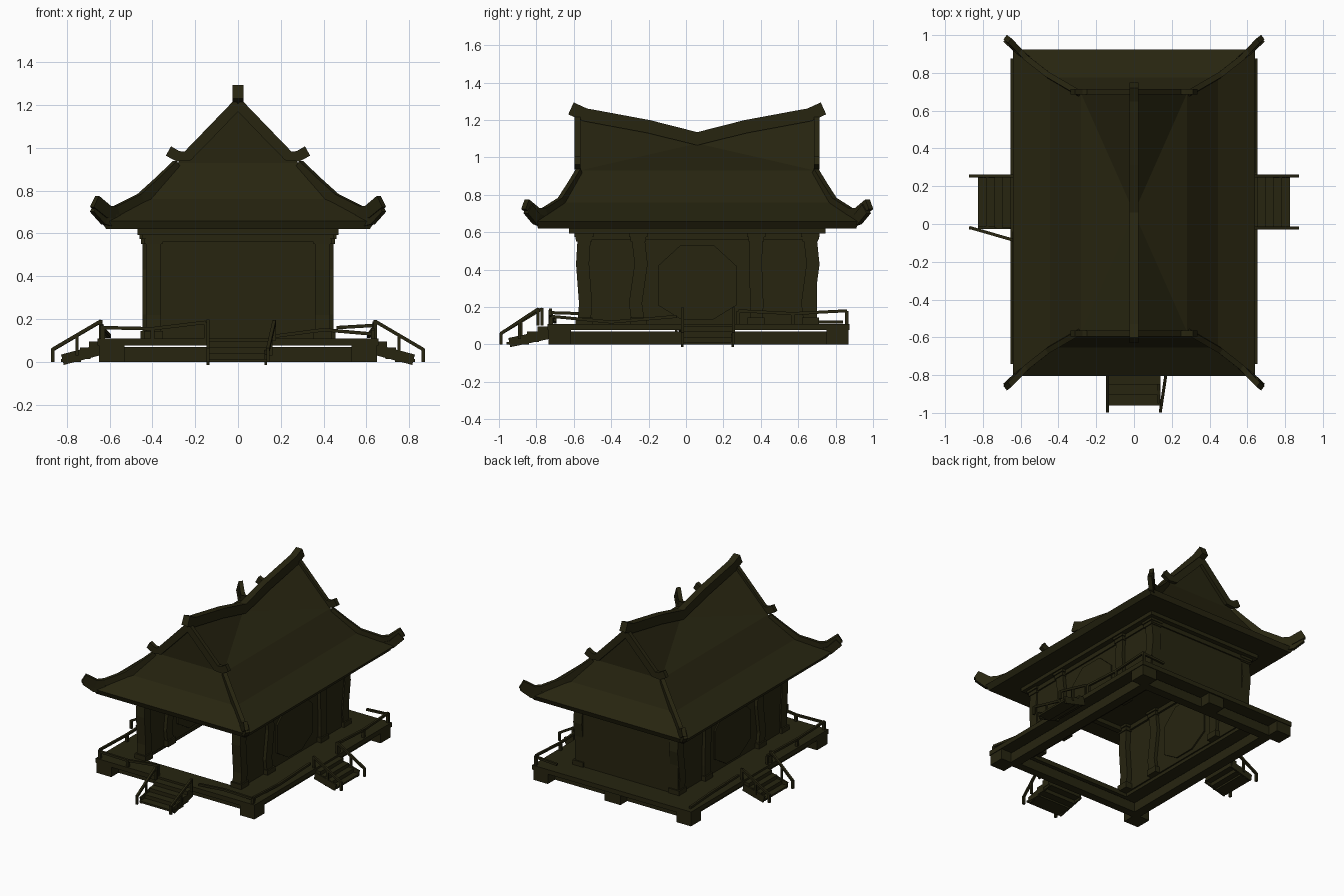
import bpy, bmesh
from mathutils import Vector

if "Cube" in bpy.data.objects:
    bpy.data.objects.remove(bpy.data.objects["Cube"])

YC = 0.06  # centre of the building along y

mat = bpy.data.materials.new("dark_olive_wood")
mat.diffuse_color = (0.020, 0.018, 0.005, 1)
mat.use_nodes = True
mat.node_tree.nodes["Principled BSDF"].inputs["Base Color"].default_value = mat.diffuse_color


def finish(name, bm):
    bmesh.ops.recalc_face_normals(bm, faces=bm.faces)
    me = bpy.data.meshes.new(name)
    bm.to_mesh(me)
    bm.free()
    me.materials.append(mat)
    ob = bpy.data.objects.new(name, me)
    bpy.context.collection.objects.link(ob)
    return ob


def box(name, x0, x1, y0, y1, z0, z1):
    bm = bmesh.new()
    bmesh.ops.create_cube(bm, size=1)
    for v in bm.verts:
        v.co = ((x0 + x1) / 2 + v.co.x * (x1 - x0),
                (y0 + y1) / 2 + v.co.y * (y1 - y0),
                (z0 + z1) / 2 + v.co.z * (z1 - z0))
    return finish(name, bm)


def beam(name, path, w, h, up=(0, 0, 1)):
    """Rectangular bar swept along a path, centred on it."""
    pts = [Vector(p) for p in path]
    side = (pts[-1] - pts[0]).cross(Vector(up)).normalized()
    bm = bmesh.new()
    rings = []
    for i, p in enumerate(pts):
        t = (pts[min(i + 1, len(pts) - 1)] - pts[max(i - 1, 0)]).normalized()
        n = side.cross(t).normalized()
        rings.append([bm.verts.new(p + side * a * w / 2 + n * b * h / 2)
                      for a, b in ((-1, -1), (1, -1), (1, 1), (-1, 1))])
    for a, b in zip(rings, rings[1:]):
        for k in range(4):
            bm.faces.new((a[k], a[(k + 1) % 4], b[(k + 1) % 4], b[k]))
    bm.faces.new(rings[0])
    bm.faces.new(rings[-1])
    return finish(name, bm)


def frame(name, hx, y0, y1, ix, iy0, iy1, z0, z1):
    """Rectangular ring with a hole."""
    bm = bmesh.new()
    loops = []
    for x, a, b, z in ((hx, y0, y1, z0), (hx, y0, y1, z1), (ix, iy0, iy1, z1), (ix, iy0, iy1, z0)):
        loops.append([bm.verts.new(c) for c in ((-x, a, z), (x, a, z), (x, b, z), (-x, b, z))])
    for i in range(4):
        a, b = loops[i], loops[(i + 1) % 4]
        for k in range(4):
            bm.faces.new((a[k], a[(k + 1) % 4], b[(k + 1) % 4], b[k]))
    return finish(name, bm)


# Platform deck with an open middle, recessed sill and feet
frame("platform_deck", .655, -.74, .875, .41, -.57, .69, .076, .11)
frame("platform_sill", .57, -.65, .785, .50, -.59, .72, 0, .07)
for sx in (-1, 1):
    for y in (-.735, .75):
        box("corner_foot", *sorted((sx * .53, sx * .65)), y, y + .12, 0, .078)
box("back_foot", -.065, .065, .75, .865, 0, .078)

# Stairs on the front, right and left
for i in range(4):
    z = .095 - i * .027
    o = i * .055
    box("front_step", -.14, .14, -.795 - o, -.73 - o, max(z - .055, 0), z)
    for sx in (-1, 1):
        a = .645 + i * .044
        box("side_step", *sorted((sx * a, sx * (a + .05))), -.02, .25, max(z - .055, 0), z)
for x in (-.14, .13):
    beam("front_stringer", [(x, -.73, .055), (x, -.945, .01)], .012, .05)
for sx in (-1, 1):
    for y in (-.02, .25):
        beam("side_stringer", [(sx * .65, y, .055), (sx * .82, y, .01)], .012, .05)


# Stair handrails, two of them knocked askew
def stair_rail(top, low):
    (x0, y0), (x1, y1) = top, low
    beam("stair_handrail", [(x0, y0, .19), (x1, y1, .058)], .016, .016)
    for x, y, z0, z1 in ((x0, y0, .10, .195), (x1, y1, 0, .062)):
        box("stair_post", x - .008, x + .008, y - .008, y + .008, z0, z1)
    xm, ym = (x0 + x1) / 2, (y0 + y1) / 2
    box("stair_post", xm - .007, xm + .007, ym - .007, ym + .007, .03, .125)


stair_rail((-.14, -.77), (-.14, -.99))
stair_rail((.17, -.79), (.14, -.99))
stair_rail((.64, -.02), (.865, -.02))
stair_rail((.64, .255), (.865, .255))
stair_rail((-.64, .255), (-.865, .255))
stair_rail((-.64, -.085), (-.865, -.02))

# Platform railings: standing ones with posts, fallen ones lying low
for path in ([(.635, .28, .18), (.635, .57, .165), (.635, .86, .18)],
             [(-.635, -.05, .17), (-.635, -.4, .16), (-.635, -.72, .17)],
             [(-.63, -.725, .16), (-.4, -.725, .155), (-.15, -.725, .185)]):
    beam("railing", path, .016, .016)
    for x, y, z in path:
        box("railing_post", x - .009, x + .009, y - .009, y + .009, .10, z)
for path in ([(.17, -.70, .12), (.4, -.725, .15), (.63, -.70, .13)],
             [(.63, -.72, .15), (.61, -.4, .12), (.63, -.05, .15)],
             [(-.63, .28, .15), (-.60, .55, .12), (-.62, .84, .12)]):
    beam("fallen_railing", path, .016, .016)
box("railing_post", .62, .638, -.73, -.712, .10, .15)
beam("back_railing", [(.63, .86, .17), (.46, .86, .16)], .016, .016)

# Walls (front left open), with octagonal doors on both faces of each side wall
box("back_wall", -.425, .425, .67, .70, .10, .60)
for sx in (-1, 1):
    box("side_wall", *sorted((sx * .40, sx * .42)), -.55, .69, .10, .60)
    bm = bmesh.new()
    door = [(-.08, .13), (.08, .13), (.21, .21), (.21, .42), (.09, .53), (-.09, .53), (-.21, .42), (-.21, .21)]
    f = bm.faces.new([bm.verts.new((sx * .39, YC + y, z)) for y, z in door])
    ext = bmesh.ops.extrude_face_region(bm, geom=[f])["geom"]
    bmesh.ops.translate(bm, vec=(sx * .04, 0, 0), verts=[v for v in ext if isinstance(v, bmesh.types.BMVert)])
    finish("octagon_door", bm)

# Columns, slightly bowed, with bases and capitals
for sx in (-1, 1):
    for x, y, bow in ((.395, -.545, -.008), (.41, -.255, .015), (.41, .375, -.004), (.395, .665, .014)):
        x *= sx
        beam("column", [(x, y, .11), (x, y - bow, .22), (x, y + bow, .43), (x, y, .56)], .07, .07, (0, 1, 0))
        for z0, z1, r in ((.10, .145, .045), (.55, .575, .042), (.575, .60, .05)):
            box("column_block", x - r, x + r, y - r, y + r, z0, z1)

# Stepped beams under the eaves
for sx in (-1, 1):
    box("side_lintel", *sorted((sx * .385, sx * .43)), -.59, .71, .56, .60)
for y in (-.57, .69):
    box("end_lintel", -.43, .43, y - .02, y + .02, .56, .60)
box("eave_step", -.47, .47, -.625, .745, .592, .625)

# Hip-and-gable roof, sagging in the middle of the ridge
bm = bmesh.new()
G = .63
levels = [(.28, G, .93), (.445, .715, .76), (.64, .865, .657), (.615, .85, .62)]
rings = []
for x, y, z in levels:
    rings.append([bm.verts.new((a, YC + b, z)) for a, b in
                  ((-x, -y), (x, -y), (x, 0), (x, y), (-x, y), (-x, 0))])
for a, b in zip(rings, rings[1:]):
    for k in range(6):
        bm.faces.new((a[k], a[(k + 1) % 6], b[(k + 1) % 6], b[k]))
bm.faces.new(rings[-1])
rf, rm, rb = [bm.verts.new((0, YC + y, z)) for y, z in ((-G, 1.215), (0, 1.075), (G, 1.215))]
t = rings[0]
bm.faces.new((t[0], t[1], rf))
bm.faces.new((t[3], t[4], rb))
for f in ((t[1], rm, rf), (t[1], t[2], rm), (t[2], t[3], rm), (t[3], rb, rm),
          (t[4], rm, rb), (t[4], t[5], rm), (t[5], t[0], rm), (t[0], rf, rm)):
    bm.faces.new(f)
finish("roof", bm)

# Ridge beam with upturned ends
half = [(.26, 1.165), (.54, 1.217), (.60, 1.228), (.675, 1.262)]
prof = [(-y, z) for y, z in reversed(half)] + [(0, 1.10)] + half
beam("ridge_beam", [(0, YC + y, z) for y, z in prof], .05, .07)

# Gable edge boards and corner ridges with curled tips
for sx in (-1, 1):
    for sy in (-1, 1):
        beam("gable_board", [(sx * x, YC + sy * .64, z) for x, z in
                             ((0, 1.205), (.13, 1.07), (.235, .962), (.28, .96), (.325, .985))], .03, .05)
        beam("corner_ridge", [(sx * x, YC + sy * y, z) for x, y, z in
                              ((.28, .625, .915), (.36, .672, .838), (.45, .725, .757),
                               (.565, .815, .70), (.61, .86, .70), (.67, .92, .75))], .03, .06)
        beam("corner_tip", [(sx * .56, YC + sy * .815, .655), (sx * .62, YC + sy * .86, .67),
                            (sx * .668, YC + sy * .905, .725)], .03, .06)
